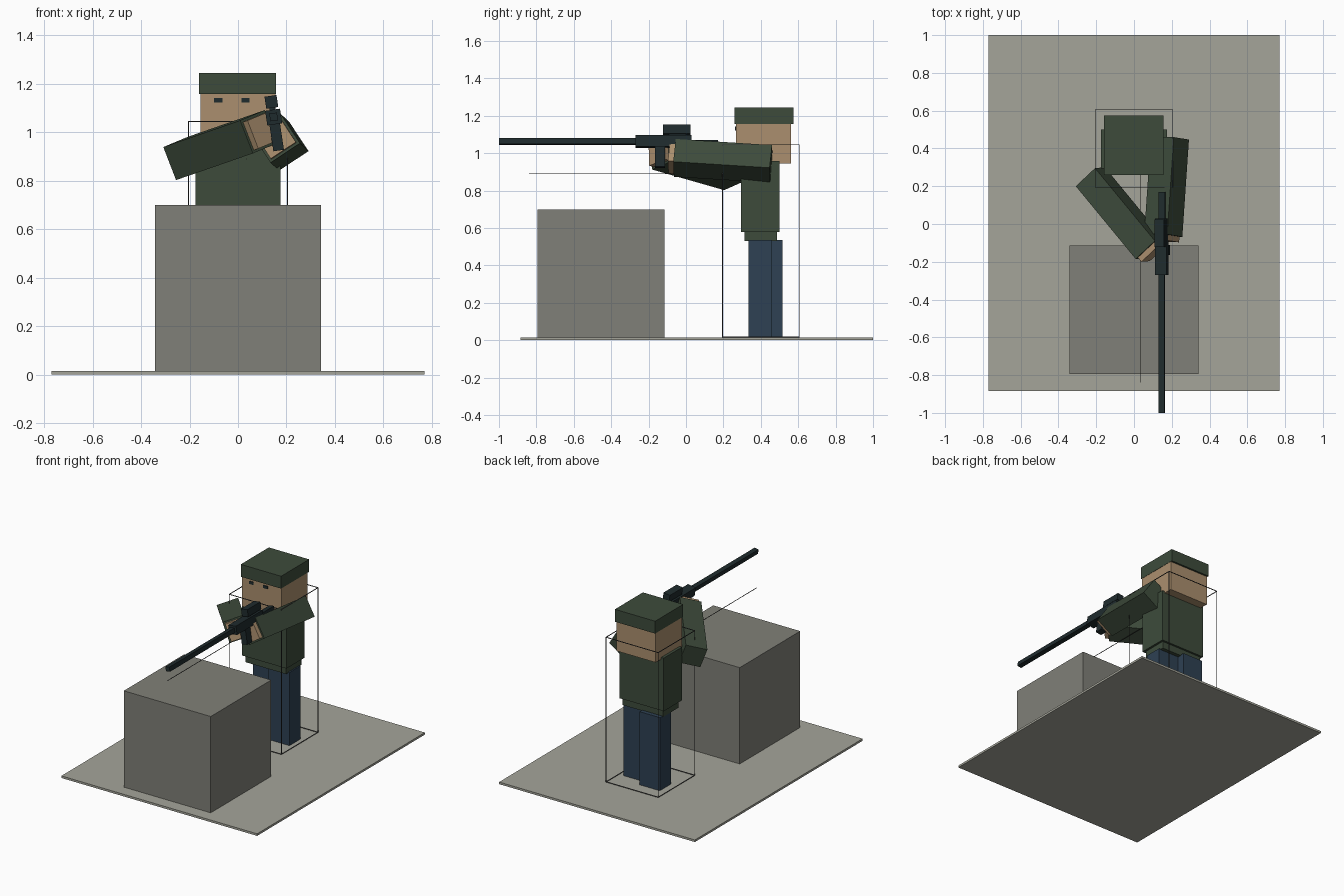
import bpy
import math
from mathutils import Matrix, Vector

if "Cube" in bpy.data.objects:
    bpy.data.objects.remove(bpy.data.objects["Cube"])


def material(name, r, g, b):
    lin = [((c / 255 + 0.055) / 1.055) ** 2.4 for c in (r, g, b)]
    m = bpy.data.materials.new(name)
    m.diffuse_color = (*lin, 1)
    m.use_nodes = True
    m.node_tree.nodes["Principled BSDF"].inputs["Base Color"].default_value = m.diffuse_color
    return m


STONE = material("pale stone", 165, 165, 154)
BLOCK = material("grey block", 128, 128, 120)
GREEN = material("dark green cloth", 61, 75, 59)
SKIN = material("skin", 171, 143, 110)
DENIM = material("blue denim", 46, 65, 83)
METAL = material("gun metal", 31, 43, 45)
WIRE = material("dark wire", 62, 62, 62)


def box(name, mat, lo, hi, frame=None):
    """Box between two corners, optionally placed in a rotated frame."""
    lo, hi = Vector(lo), Vector(hi)
    bpy.ops.mesh.primitive_cube_add(size=1)
    ob = bpy.context.object
    ob.name = name
    size = hi - lo
    local = Matrix.Translation((lo + hi) / 2) @ Matrix.Diagonal((*size, 1))
    ob.data.transform(local)
    if frame:
        ob.matrix_world = frame
    ob.data.materials.append(mat)
    return ob


def limb_frame(start, end, up):
    """Frame at start with local y along the limb and local z near up."""
    y = (Vector(end) - Vector(start)).normalized()
    x = y.cross(Vector(up)).normalized()
    z = x.cross(y)
    m = Matrix((x, y, z)).transposed().to_4x4()
    m.translation = Vector(start)
    return m, (Vector(end) - Vector(start)).length


# Ground slab and block
box("ground_slab", STONE, (-0.77, -0.885, 0), (0.77, 1.0, 0.015))
box("cover_block", BLOCK, (-0.342, -0.795, 0.015), (0.342, -0.115, 0.70))

# Legs, one slightly ahead of the other
box("left_leg", DENIM, (0.005, 0.335, 0.015), (0.17, 0.46, 0.535))
box("right_leg", DENIM, (-0.155, 0.39, 0.015), (0.005, 0.515, 0.535))

# Torso
box("shirt_hem", GREEN, (-0.16, 0.312, 0.53), (0.16, 0.486, 0.60))
box("jacket", GREEN, (-0.175, 0.295, 0.58), (0.175, 0.50, 0.958))

# Head, cap and eyes
box("head", SKIN, (-0.155, 0.268, 0.945), (0.155, 0.562, 1.165))
box("cap", GREEN, (-0.16, 0.26, 1.157), (0.157, 0.575, 1.245))
for side, x in (("right", -0.081), ("left", 0.031)):
    box(side + "_eye", METAL, (x - 0.017, 0.263, 1.122), (x + 0.017, 0.27, 1.142))

# Arms reaching to the gun, with hands at the ends
arms = (
    ("right", (-0.231, 0.25, 0.892), (0.086, -0.135, 1.002), (-0.36, -0.03, 0.93)),
    ("left", (0.19, 0.455, 0.9425), (0.155, -0.06, 0.975), (-0.55, 0.0, 0.83)),
)
for side, start, end, up in arms:
    frame, length = limb_frame(start, end, up)
    box(side + "_sleeve", GREEN, (-0.073, 0, -0.073), (0.073, length, 0.073), frame)
    box(side + "_hand", SKIN, (-0.062, length - 0.05, -0.062),
        (0.062, length + 0.03, 0.062), frame)

# Gun, rolled slightly about its barrel
gun = Matrix.Translation((0.147, 0, 1.063)) @ Matrix.Rotation(math.radians(-8.5), 4, 'Y')
box("gun_barrel", METAL, (-0.016, -1.0, -0.016), (0.016, -0.25, 0.016), gun)
box("gun_body", METAL, (-0.031, -0.27, -0.031), (0.031, 0.03, 0.03), gun)
box("scope_mount", METAL, (-0.012, -0.09, 0.025), (0.012, 0.0, 0.045), gun)
box("scope", METAL, (-0.025, -0.122, 0.038), (0.025, 0.025, 0.088), gun)
box("magazine", METAL, (-0.022, -0.165, -0.14), (0.022, -0.112, -0.02), gun)
box("gun_stock", METAL, (-0.018, 0.02, -0.06), (0.018, 0.17, 0.005), gun)

# Thin wire cage around the figure
T = 0.002
X, Y, Z = (-0.205, 0.205), (0.195, 0.605), (0.017, 1.045)
axes = (X, Y, Z)
for axis in range(3):
    a, b = [i for i in range(3) if i != axis]
    for pa in axes[a]:
        for pb in axes[b]:
            lo, hi = [0, 0, 0], [0, 0, 0]
            lo[axis], hi[axis] = axes[axis][0] - T, axes[axis][1] + T
            lo[a], hi[a] = pa - T, pa + T
            lo[b], hi[b] = pb - T, pb + T
            box("cage_bar", WIRE, lo, hi)

# Sight line
box("sight_line", WIRE, (0.032, -0.84, 0.888), (0.035, 0.4, 0.891))
